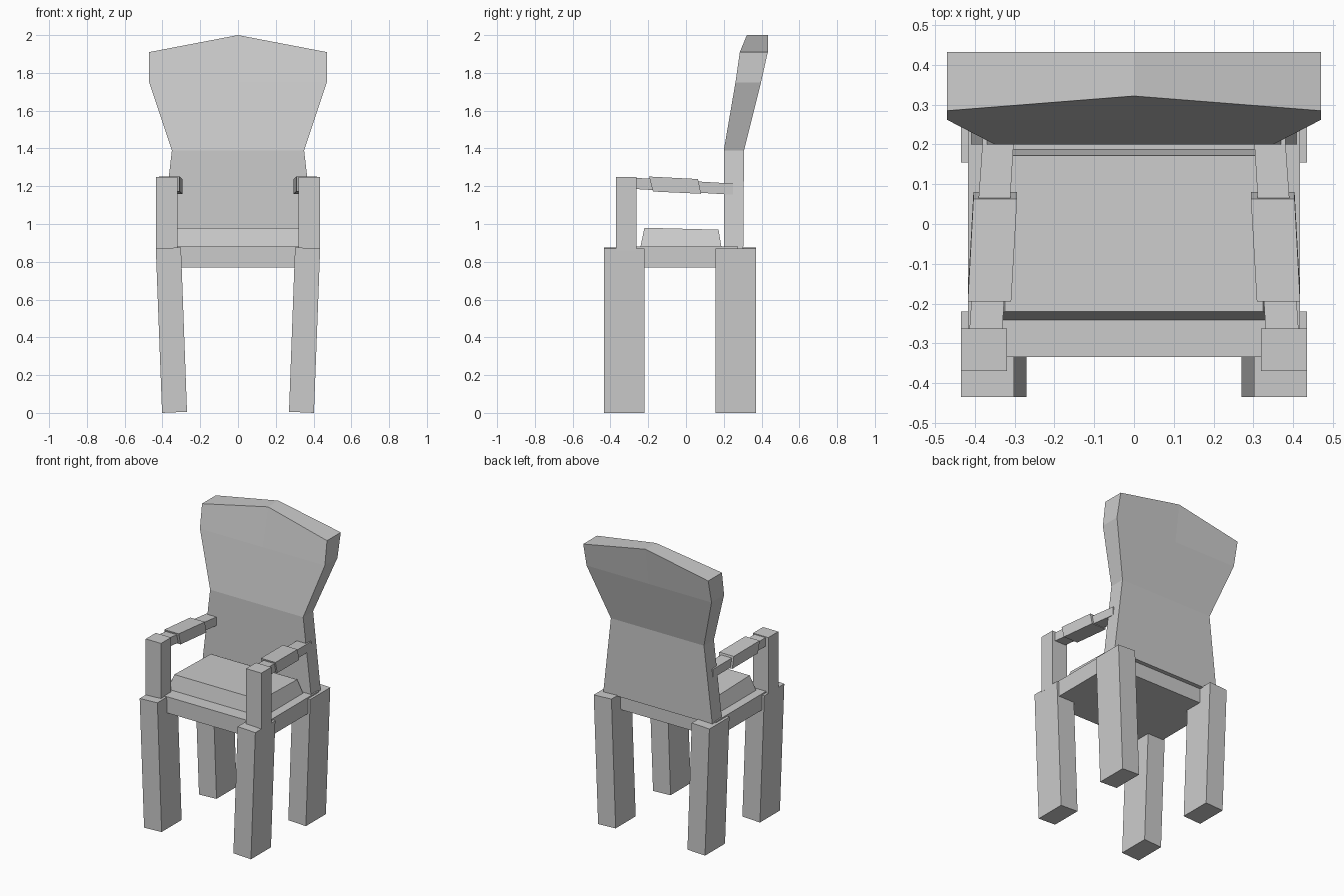
import bpy

if "Cube" in bpy.data.objects:
    bpy.data.objects.remove(bpy.data.objects["Cube"])


def make(name, verts, faces, mirror=False):
    me = bpy.data.meshes.new(name)
    me.from_pydata(verts, [], faces)
    ob = bpy.data.objects.new(name, me)
    bpy.context.collection.objects.link(ob)
    if mirror:
        ob.modifiers.new("mirror", 'MIRROR').use_axis[0] = True
    return ob


def loft(name, a, b, mirror=False):
    """Solid between two matching four-point loops."""
    faces = [(3, 2, 1, 0), (4, 5, 6, 7)]
    faces += [(i, (i + 1) % 4, (i + 1) % 4 + 4, i + 4) for i in range(4)]
    return make(name, a + b, faces, mirror)


def rect_z(x0, x1, y0, y1, z0, z1=None):
    """Loop facing up; z0 at x0 side, z1 at x1 side."""
    z1 = z0 if z1 is None else z1
    return [(x0, y0, z0), (x1, y0, z1), (x1, y1, z1), (x0, y1, z0)]


def rect_y(x0, x1, z0, z1, y0, y1=None):
    """Loop facing back; y0 at the bottom edge, y1 at the top edge."""
    y1 = y0 if y1 is None else y1
    return [(x0, y0, z0), (x0, y1, z1), (x1, y1, z1), (x1, y0, z0)]


# Legs, leaning slightly outward toward the top
for name, y0, y1 in (("front_leg", -0.435, -0.22), ("rear_leg", 0.155, 0.37)):
    loft(name, rect_z(0.27, 0.402, y0, y1, 0.006, 0.0),
         rect_z(0.302, 0.435, y0, y1, 0.876, 0.87), True)

# Seat frame and tapered cushion
loft("seat", rect_z(-0.418, 0.418, -0.335, 0.275, 0.77),
     rect_z(-0.418, 0.418, -0.335, 0.275, 0.88))
top = [(-0.325, -0.22, 0.98), (0.325, -0.22, 0.98),
       (0.325, 0.172, 0.97), (-0.325, 0.172, 0.97)]
loft("cushion", rect_z(-0.36, 0.36, -0.242, 0.188, 0.875), top)

# Arm posts, arm bars and thicker arm pads
loft("arm_post", rect_z(0.32, 0.435, -0.37, -0.263, 0.86),
     rect_z(0.32, 0.435, -0.37, -0.263, 1.25), True)
loft("arm_bar", rect_y(0.332, 0.415, 1.186, 1.245, -0.28),
     rect_y(0.300, 0.378, 1.155, 1.214, 0.25), True)
loft("arm_pad", rect_y(0.309, 0.418, 1.172, 1.251, -0.175, -0.195),
     rect_y(0.294, 0.404, 1.160, 1.238, 0.080, 0.063), True)

# Backrest: rows of (height at edge, height at centre, half width,
# front y at edge, front y at centre, back y)
rows = [(0.87, 0.87, 0.41, 0.20, 0.20, 0.303),
        (1.39, 1.39, 0.35, 0.20, 0.20, 0.307),
        (1.75, 1.75, 0.47, 0.262, 0.262, 0.397),
        (1.91, 2.00, 0.47, 0.285, 0.322, 0.433)]
verts, faces = [], []
for ze, zc, w, fe, fc, b in rows:
    verts += [(-w, fe, ze), (0, fc, zc), (w, fe, ze),
              (w, b, ze), (0, b, zc), (-w, b, ze)]
for r in range(len(rows) - 1):
    for i in range(6):
        j = (i + 1) % 6
        faces.append((r * 6 + i, r * 6 + j, r * 6 + 6 + j, r * 6 + 6 + i))
t = 6 * (len(rows) - 1)
faces += [(5, 4, 1, 0), (4, 3, 2, 1),
          (t, t + 1, t + 4, t + 5), (t + 1, t + 2, t + 3, t + 4)]
make("backrest", verts, faces)

# Consistent outward normals on every part
import bmesh
for ob in bpy.context.collection.objects:
    bm = bmesh.new()
    bm.from_mesh(ob.data)
    bmesh.ops.recalc_face_normals(bm, faces=bm.faces)
    bm.to_mesh(ob.data)
    bm.free()
